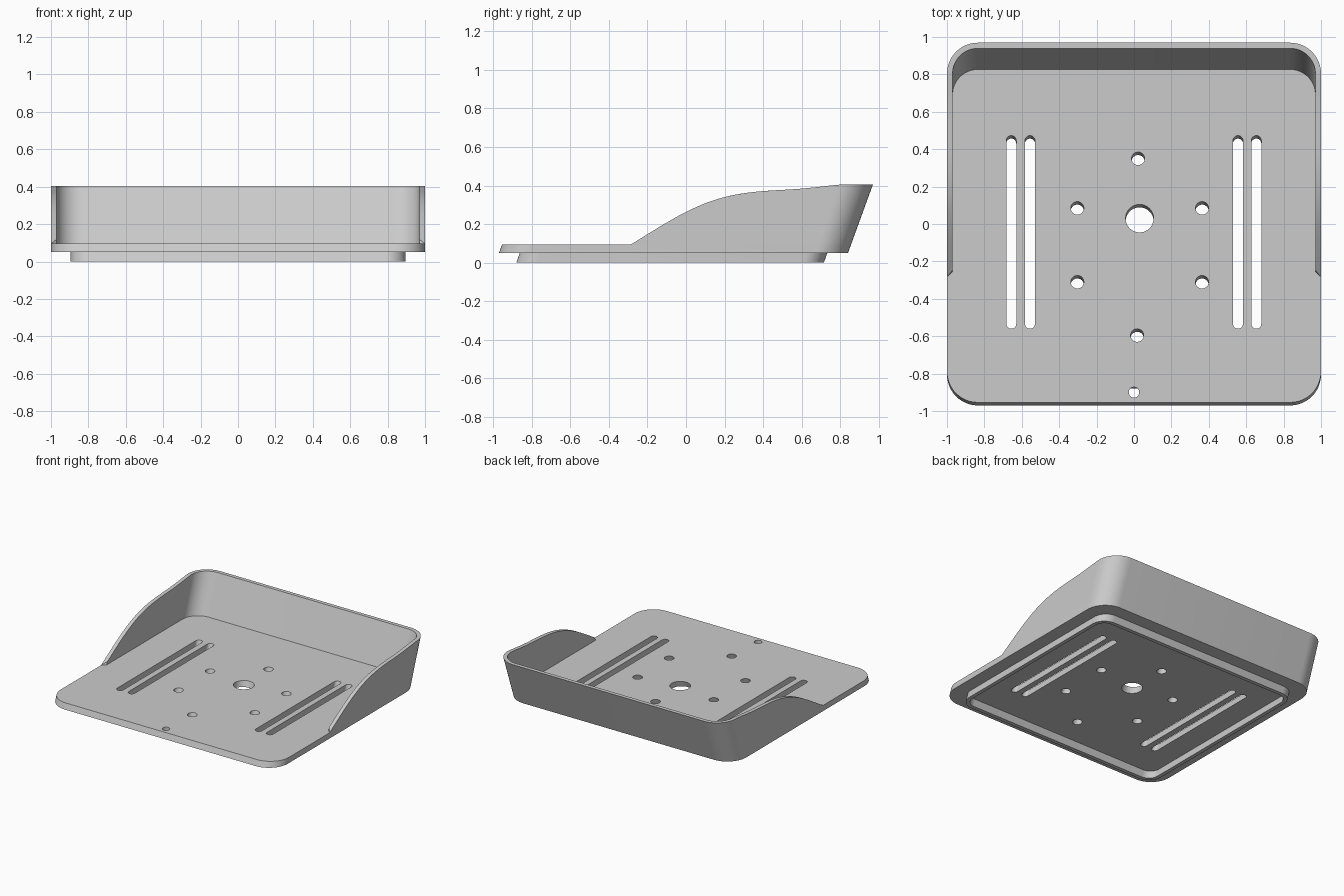
import bpy, bmesh, math

if "Cube" in bpy.data.objects:
    bpy.data.objects.remove(bpy.data.objects["Cube"])

SHEAR = math.tan(math.radians(20))   # everything leans back by this slope
BASE, FLOOR = 0.05, 0.095            # underside and top of the plate
WALL = 0.03

grey = bpy.data.materials.new("light grey")
grey.use_nodes = True
grey.diffuse_color = (0.6, 0.6, 0.6, 1)
grey.node_tree.nodes["Principled BSDF"].inputs["Base Color"].default_value = (0.6, 0.6, 0.6, 1)


def lean(y, z):
    return y + SHEAR * (z - BASE)


def finish(name, bm):
    bmesh.ops.remove_doubles(bm, verts=bm.verts, dist=1e-5)
    bmesh.ops.recalc_face_normals(bm, faces=bm.faces)
    mesh = bpy.data.meshes.new(name)
    bm.to_mesh(mesh)
    bm.free()
    mesh.materials.append(grey)
    obj = bpy.data.objects.new(name, mesh)
    bpy.context.collection.objects.link(obj)
    return obj


def smooth(obj):
    bpy.ops.object.select_all(action='DESELECT')
    obj.select_set(True)
    bpy.context.view_layer.objects.active = obj
    bpy.ops.object.shade_smooth_by_angle(angle=math.radians(30))


def arc(cx, cy, r, start, sweep=90, steps=12):
    angles = [math.radians(start + sweep * i / steps) for i in range(steps + 1)]
    return [(cx + r * math.cos(a), cy + r * math.sin(a)) for a in angles]


def rounded(x, y0, y1, r, cx=0):
    """Rounded rectangle outline, counter-clockwise."""
    return (arc(cx + x - r, y1 - r, r, 0) + arc(cx - x + r, y1 - r, r, 90)
            + arc(cx - x + r, y0 + r, r, 180) + arc(cx + x - r, y0 + r, r, 270))


def prism(bm, outline, z0, z1, leaning=True):
    rings = [[bm.verts.new((x, lean(y, z) if leaning else y, z)) for x, y in outline]
             for z in (z0, z1)]
    n = len(outline)
    for i in range(n):
        j = (i + 1) % n
        bm.faces.new((rings[0][i], rings[0][j], rings[1][j], rings[1][i]))
    bm.faces.new(rings[0][::-1])
    bm.faces.new(rings[1])


# Base plate with rounded corners
bm = bmesh.new()
prism(bm, rounded(1, -0.97, 0.84, 0.165), BASE, FLOOR)
plate = finish("base_plate", bm)

# Holes and slots cut through the plate
bm = bmesh.new()
drop = lean(0, FLOOR)                # hole centres are measured on the floor
holes = [(0.03, 0.03, 0.075), (0.022, 0.35, 0.035), (0.017, -0.595, 0.035)]
holes += [(x, y, 0.035) for x in (-0.303, 0.364) for y in (0.085, -0.31)]
for x, y, r in holes:
    prism(bm, arc(x, y - drop, r, 0, 352.5, 47), 0.02, 0.13)
prism(bm, arc(0, -0.9, 0.028, 0, 352.5, 47), 0.02, 0.13, leaning=False)
for x in (-0.656, -0.556, 0.556, 0.654):
    prism(bm, rounded(0.0265, -0.56 - drop, 0.473 - drop, 0.0265, x), 0.02, 0.13)
cutter = finish("hole_cutter", bm)
cutter.hide_render = True

cut = plate.modifiers.new("holes", 'BOOLEAN')
cut.operation, cut.solver, cut.object = 'DIFFERENCE', 'EXACT', cutter
bpy.context.view_layer.objects.active = plate
bpy.ops.object.modifier_apply(modifier=cut.name)
bpy.data.objects.remove(cutter)
smooth(plate)

# Raised foot ring under the plate
bm = bmesh.new()
outer = rounded(0.895, -0.862, 0.733, 0.11)
inner = rounded(0.895 - WALL, -0.862 + WALL, 0.733 - WALL, 0.11 - WALL)
loops = [[bm.verts.new((x, lean(y, z), z)) for x, y in line]
         for line, z in ((outer, BASE), (outer, 0), (inner, 0), (inner, BASE))]
for a, b in zip(loops, loops[1:]):
    for i in range(len(a)):
        j = (i + 1) % len(a)
        bm.faces.new((a[i], a[j], b[j], b[i]))
smooth(finish("foot_ring", bm))

# Curved side profile giving the wall height along y
PROFILE = [(-0.285, 0.095), (-0.1, 0.208), (0, 0.263), (0.1, 0.308), (0.2, 0.34),
           (0.3, 0.36), (0.4, 0.371), (0.6, 0.384), (0.8, 0.405), (1.1, 0.405)]


def slope(i):
    a, b = PROFILE[max(i - 1, 0)], PROFILE[min(i + 1, len(PROFILE) - 1)]
    return (b[1] - a[1]) / (b[0] - a[0])


def height(y):
    if y <= PROFILE[0][0]:
        return FLOOR
    if y >= 0.8:
        return PROFILE[-1][1]
    i = max(k for k, p in enumerate(PROFILE) if p[0] <= y)
    (ya, za), (yb, zb) = PROFILE[i], PROFILE[i + 1]
    d, t = yb - ya, (y - ya) / (yb - ya)
    end = 0.09 if i + 1 == 8 else slope(i + 1)
    return (za * (1 + 2 * t) * (1 - t) ** 2 + d * slope(i) * t * (1 - t) ** 2
            + zb * t * t * (3 - 2 * t) + d * end * t * t * (t - 1))


def top_point(x, y):
    z = FLOOR
    for _ in range(25):
        z = height(lean(y, z))
    return (x, lean(y, z), z)


def wall_path(x, start, back, r, steps=36):
    """Right front end, round the back, to the left front end."""
    y0 = start - drop
    side = [y0 + (back - r - y0) * i / steps for i in range(steps)]
    return ([(x, y) for y in side] + arc(x - r, back - r, r, 0)
            + arc(r - x, back - r, r, 90) + [(-x, y) for y in reversed(side)])


# Leaning wall around the back and sides
bm = bmesh.new()
outer = wall_path(1, -0.285, 0.84, 0.165)
inner = wall_path(1 - WALL, -0.255, 0.84 - WALL, 0.165 - WALL)
foot = lambda path: [bm.verts.new((x, lean(y, FLOOR), FLOOR)) for x, y in path]
crest = lambda path: [bm.verts.new(top_point(x, y)) for x, y in path]
loops = [foot(outer), crest(outer), crest(inner), foot(inner)]
for a, b in zip(loops, loops[1:] + loops[:1]):
    for i in range(len(a) - 1):
        bm.faces.new((a[i], a[i + 1], b[i + 1], b[i]))
for i in (0, -1):
    bm.faces.new([line[i] for line in loops])
smooth(finish("back_and_side_wall", bm))
